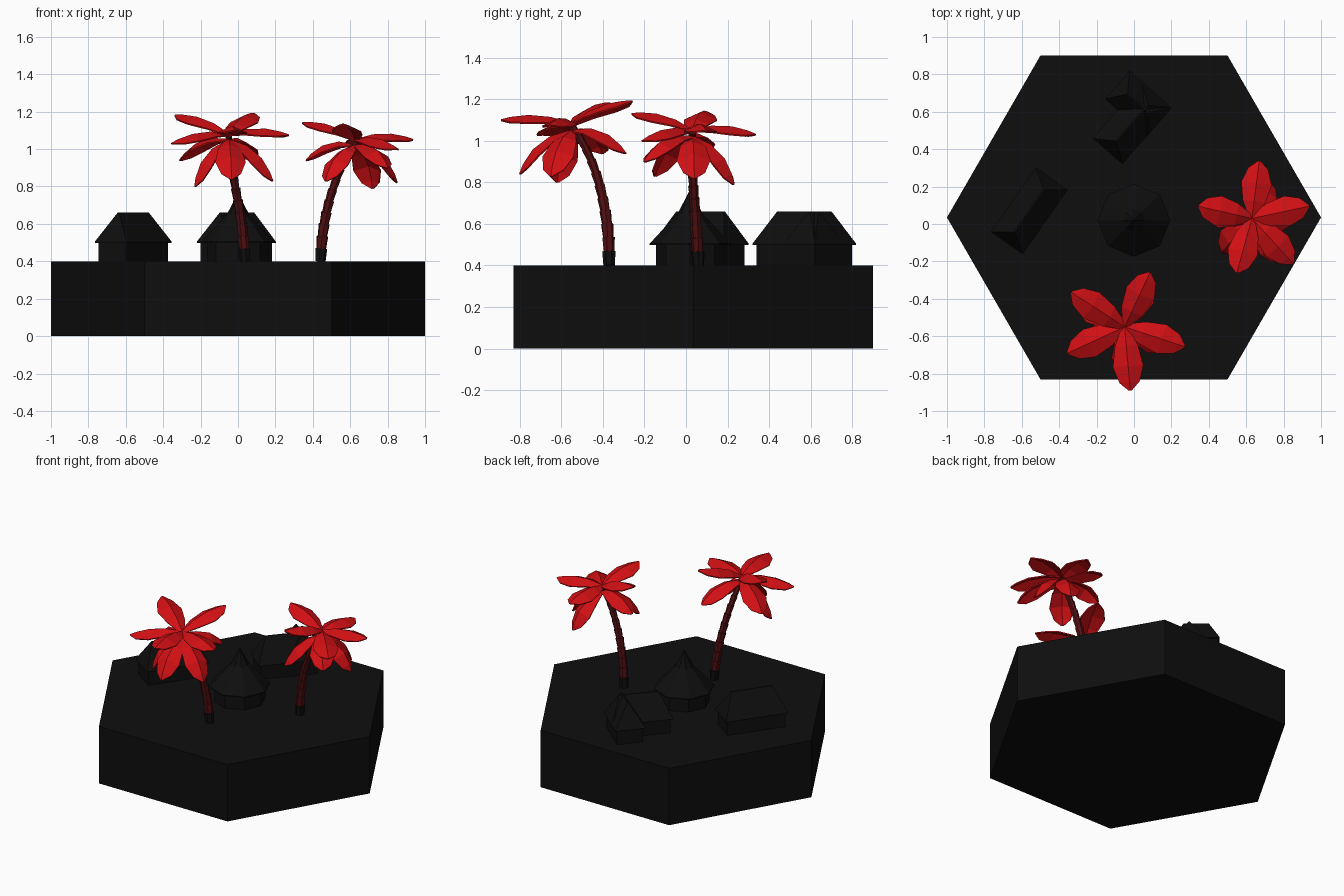
import bpy, bmesh, math
from mathutils import Vector, Matrix
from mathutils.geometry import interpolate_bezier

cube = bpy.data.objects.get("Cube")
if cube:
    bpy.data.objects.remove(cube, do_unlink=True)

GROUND = 0.4
EAVE = 0.505
RIDGE = 0.66


def material(name, color):
    mat = bpy.data.materials.new(name)
    mat.use_nodes = True
    mat.diffuse_color = color
    bsdf = mat.node_tree.nodes["Principled BSDF"]
    bsdf.inputs["Base Color"].default_value = color
    bsdf.inputs["Roughness"].default_value = 0.9
    return mat


black = material("near_black", (0.0045, 0.0045, 0.0045, 1))
bark = material("dark_red_bark", (0.085, 0.005, 0.006, 1))
red = material("red_leaf", (0.64, 0.005, 0.007, 1))


def finish(name, bm, mat):
    bmesh.ops.recalc_face_normals(bm, faces=bm.faces)
    mesh = bpy.data.meshes.new(name)
    bm.to_mesh(mesh)
    bm.free()
    mesh.materials.append(mat)
    obj = bpy.data.objects.new(name, mesh)
    bpy.context.collection.objects.link(obj)
    return obj


def loft(bm, rings):
    """Skin a closed solid through rings of equal length."""
    loops = [[bm.verts.new(p) for p in ring] for ring in rings]
    n = len(loops[0])
    for a, b in zip(loops, loops[1:]):
        for i in range(n):
            j = (i + 1) % n
            bm.faces.new((a[i], a[j], b[j], b[i]))
    bm.faces.new(loops[0][::-1])
    bm.faces.new(loops[-1])


def circle(radius, z, sides, x=0, y=0):
    return [(x + radius * math.cos(math.tau * i / sides),
             y + radius * math.sin(math.tau * i / sides), z) for i in range(sides)]


def rect(hl, hw, z):
    return [(-hl, -hw, z), (hl, -hw, z), (hl, hw, z), (-hl, hw, z)]


# Hexagonal ground slab
bm = bmesh.new()
loft(bm, [circle(1, z, 6, 0, 0.035) for z in (0, GROUND)])
finish("ground_slab", bm, black)


# Huts with hipped roofs
def hut(name, x, y, angle, hl, hw):
    place = Matrix.Translation((x, y, 0)) @ Matrix.Rotation(math.radians(angle), 4, 'Z')
    parts = {
        "walls": [rect(hl - 0.014, hw - 0.014, z) for z in (GROUND, EAVE)],
        "roof": [rect(hl, hw, EAVE - 0.006), rect(hl, hw, EAVE),
                 rect(hl - 0.07, 0.004, RIDGE)],
    }
    for part, rings in parts.items():
        bm = bmesh.new()
        loft(bm, rings)
        bm.transform(place)
        finish(f"{name}_{part}", bm, black)


hut("left_hut", -0.56, 0.07, 55, 0.21, 0.104)
hut("back_hut_main", -0.01, 0.54, 49, 0.2, 0.105)
hut("back_hut_wing", 0.024, 0.645, 139, 0.15, 0.1)

# Round central hut with a peaked roof
bm = bmesh.new()
loft(bm, [circle(0.165, z, 8, 0, 0.02) for z in (GROUND, EAVE)])
finish("round_hut_walls", bm, black)
bm = bmesh.new()
loft(bm, [circle(r, z, 8, 0, 0.02) for r, z in
          ((0.195, EAVE - 0.006), (0.195, EAVE), (0.06, 0.65), (0.003, 0.76))])
finish("round_hut_roof", bm, black)


# Palm trees
def trunk(name, path):
    points = interpolate_bezier(*[Vector(p) for p in path], 12)
    for part, mat, first, last in (("stump", black, 0, 1), ("trunk", bark, 1, 11)):
        bm = bmesh.new()
        for k in range(first, last):
            a, b = points[k], points[k + 1]
            turn = (b - a).to_track_quat('Z', 'Y')
            size = 0.033 - 0.0014 * k
            # Each segment flares upward, leaving a ringed bark
            loft(bm, [[p + turn @ Vector(c) for c in circle(r, 0, 7)]
                      for p, r in ((a, size * 0.85), (b, size))])
        finish(f"{name}_{part}", bm, mat)


LEAF = ((0, 0.015), (0.3, 0.06), (0.62, 0.08), (0.87, 0.052), (1, 0.006))


def leaf(bm, root, tip, arch):
    root, tip = Vector(root), Vector(tip)
    along = tip - root
    side = along.cross(Vector((0, 0, 1))).normalized()
    up = side.cross(along).normalized()
    rows = []
    for t, w in LEAF:
        rib = root + along * t + up * arch * 4 * t * (1 - t)
        drop = up * w * 0.45
        rows.append([bm.verts.new(p) for p in
                     (rib - side * w - drop, rib, rib + side * w - drop)])
    for a, b in zip(rows, rows[1:]):
        for i in (0, 1):
            bm.faces.new((a[i], a[i + 1], b[i + 1], b[i]))


def palm(name, path, upper, lower):
    trunk(name, path)
    crown = Vector(path[-1])
    for tier, tips, arch, offset in (("upper", upper, 0.03, 0.01),
                                     ("lower", lower, 0.05, -0.02)):
        bm = bmesh.new()
        for tip in tips:
            leaf(bm, crown + Vector((0, 0, offset)), tip, arch)
        obj = finish(f"{name}_{tier}_leaves", bm, red)
        thick = obj.modifiers.new("thickness", 'SOLIDIFY')
        thick.thickness = 0.008
        thick.offset = 0


palm("side_palm",
     [(0.44, 0.06, GROUND), (0.45, 0.05, 0.65), (0.52, 0.02, 0.88), (0.63, 0.03, 1.04)],
     [(0.345, 0.095, 1.14), (0.55, -0.26, 1.13), (0.85, -0.21, 1.0),
      (0.935, 0.095, 1.05), (0.67, 0.335, 1.03)],
     [(0.365, 0.08, 0.94), (0.47, -0.15, 0.83), (0.8, -0.2, 0.9),
      (0.85, 0.04, 0.82), (0.72, 0.23, 0.79)])
palm("front_palm",
     [(0.04, -0.37, GROUND), (0.025, -0.37, 0.65), (-0.04, -0.41, 0.88), (-0.05, -0.55, 1.07)],
     [(0.085, -0.26, 1.19), (0.27, -0.655, 1.075), (-0.02, -0.89, 1.1),
      (-0.355, -0.69, 1.03), (-0.335, -0.365, 1.18)],
     [(0.185, -0.65, 0.83), (-0.035, -0.8, 0.84), (-0.23, -0.62, 0.8),
      (-0.31, -0.4, 0.94), (0.08, -0.29, 0.94)])
